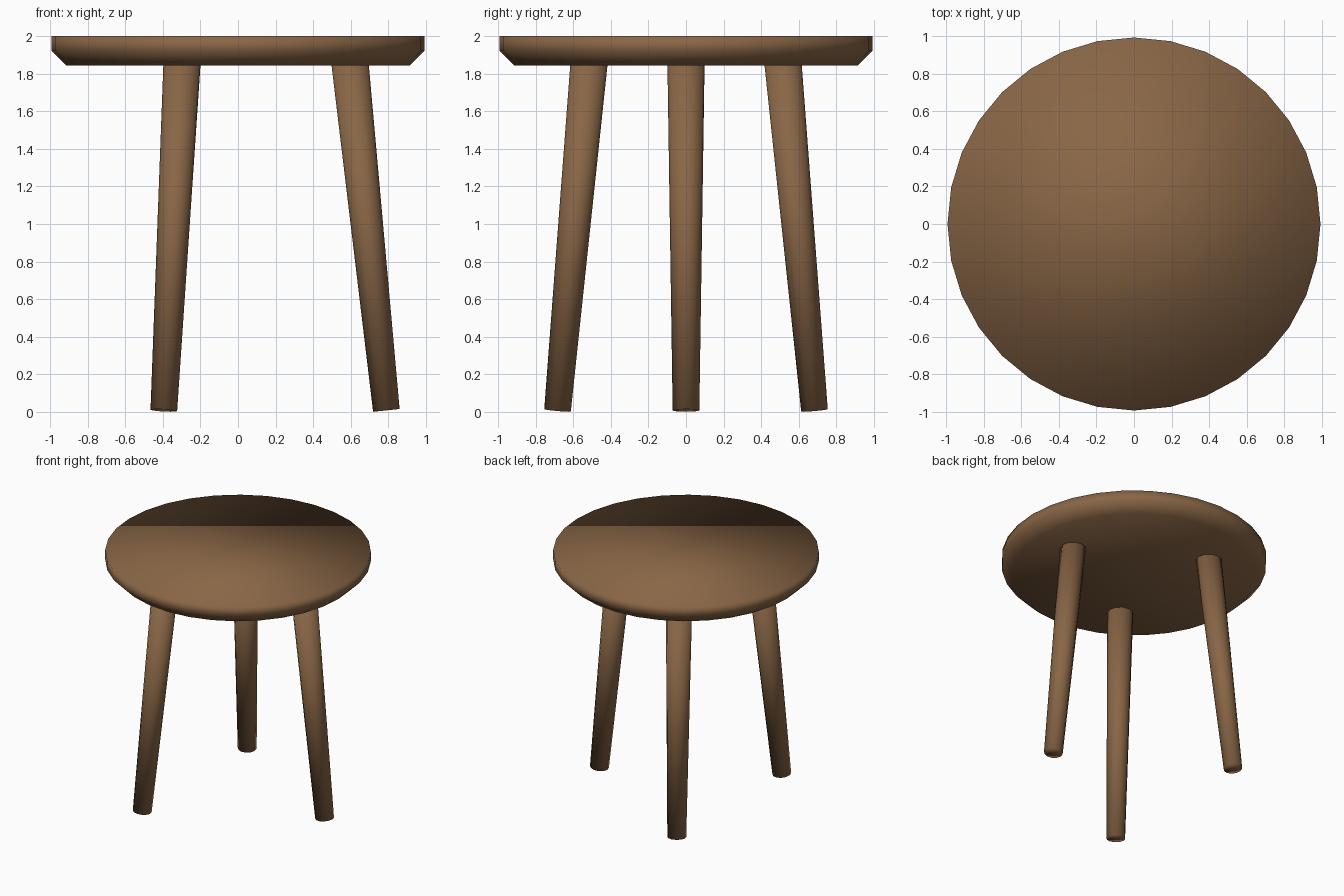
import bpy
import bmesh
import math
from mathutils import Vector, Matrix

if "Cube" in bpy.data.objects:
    bpy.data.objects.remove(bpy.data.objects["Cube"])

wood = bpy.data.materials.new("brown_wood")
wood.diffuse_color = (0.25, 0.133, 0.061, 1.0)
wood.use_nodes = True
wood.node_tree.nodes["Principled BSDF"].inputs["Base Color"].default_value = wood.diffuse_color


def lathe(name, profile, sides):
    """Closed solid from (radius, z) rings, listed bottom to top, smooth shaded."""
    bm = bmesh.new()
    rings = []
    for r, z in profile:
        rings.append([bm.verts.new((r * math.cos(2 * math.pi * i / sides),
                                    r * math.sin(2 * math.pi * i / sides), z))
                      for i in range(sides)])
    for low, high in zip(rings, rings[1:]):
        for i in range(sides):
            j = (i + 1) % sides
            bm.faces.new((low[i], low[j], high[j], high[i]))
    bm.faces.new(rings[0][::-1])
    bm.faces.new(rings[-1])
    for f in bm.faces:
        f.smooth = True
    mesh = bpy.data.meshes.new(name)
    bm.to_mesh(mesh)
    bm.free()
    mesh.materials.append(wood)
    obj = bpy.data.objects.new(name, mesh)
    bpy.context.collection.objects.link(obj)
    return obj


# Round seat with a chamfered lower edge
lathe("seat", [(0.915, 1.845), (0.993, 1.922), (0.993, 2.0)], 32)

# Three tapered legs splayed outwards
foot, top = Vector((0.79, 0, 0.0075)), Vector((0.596, 0, 1.86))
axis = top - foot
tilt = Matrix.Rotation(math.atan2(axis.x, axis.z), 4, 'Y')
for n in range(3):
    leg = lathe(f"leg_{n + 1}", [(0.071, 0), (0.099, axis.length)], 12)
    spin = Matrix.Rotation(n * 2 * math.pi / 3, 4, 'Z')
    leg.matrix_world = spin @ Matrix.Translation(foot) @ tilt
